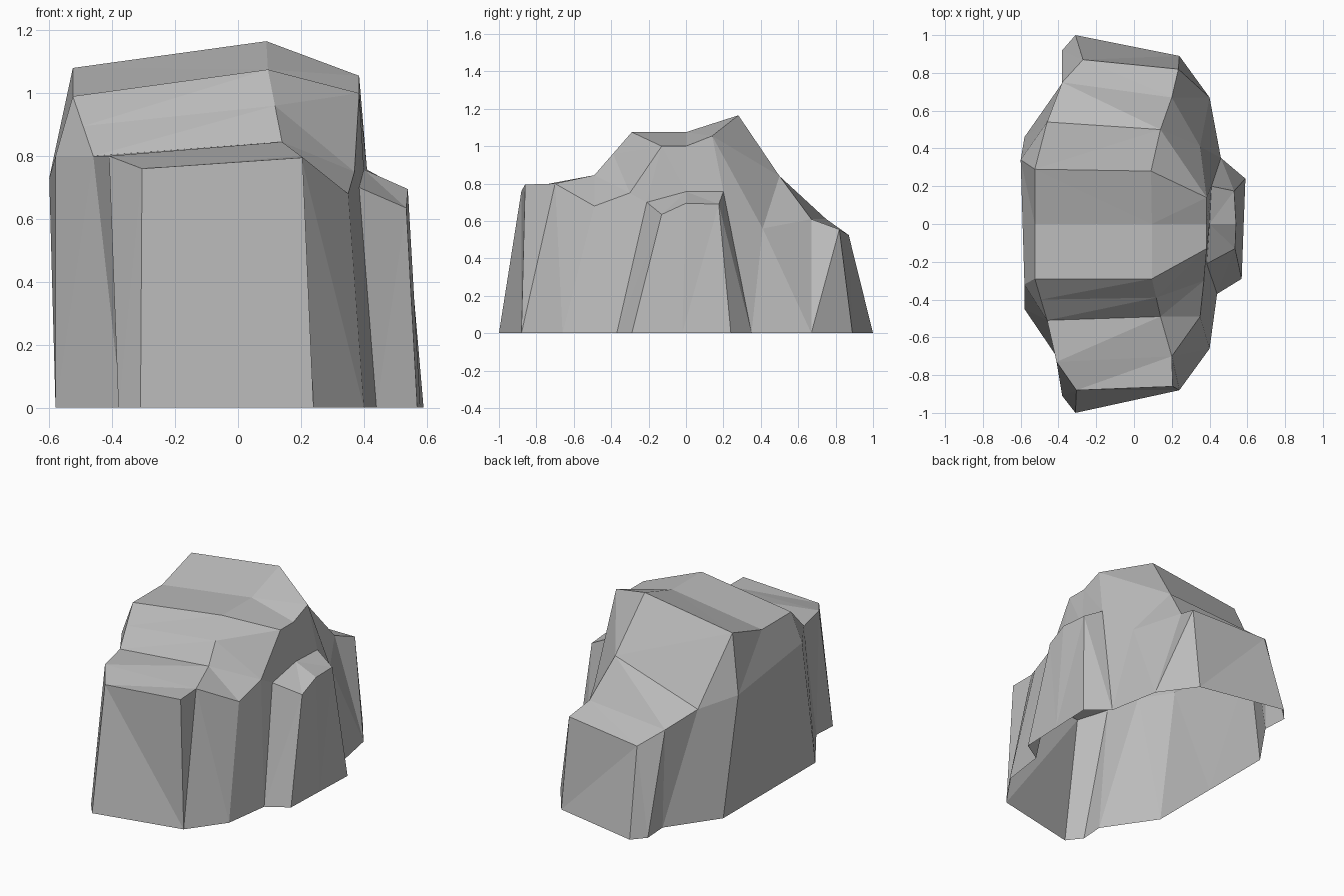
import bpy
import bmesh
from mathutils import Vector

# Remove the default cube only
default_cube = bpy.data.objects.get("Cube")
if default_cube:
    bpy.data.objects.remove(default_cube, do_unlink=True)

# One plain stone colour
stone = bpy.data.materials.new("grey_stone")
stone.use_nodes = True
stone_colour = (0.5, 0.5, 0.5, 1.0)
stone.diffuse_color = stone_colour
stone.node_tree.nodes["Principled BSDF"].inputs["Base Color"].default_value = stone_colour

bm = bmesh.new()
shared_verts = {}


def vert(point):
    """Return the shared vertex at a point, creating it when first used."""
    key = tuple(round(value, 4) for value in point)
    if key not in shared_verts:
        shared_verts[key] = bm.verts.new(key)
    return shared_verts[key]


def face(*points):
    """Make a face, ignoring repeated corners."""
    corners = list(dict.fromkeys(vert(point) for point in points))
    if len(corners) > 2:
        bm.faces.new(corners)


def loft(sections, columns, skip=()):
    """Join neighbouring sections with faces and close both ends."""
    for row, (near, far) in enumerate(zip(sections, sections[1:])):
        for col in range(columns - 1):
            if (row, col) not in skip:
                face(near[col], near[col + 1], far[col + 1], far[col])
    face(*sections[0])
    face(*sections[-1])


def section(foot_left, crown, foot_right):
    """Cross-section from the left foot, over the crown, to the right foot."""
    if len(crown) == 2:
        left, mid = crown
        crown = [left, left, mid, mid, mid]
    elif len(crown) == 3:
        left, mid, right = crown
        crown = [left, left, mid, right, right]
    return [(*foot_left, 0)] + list(crown) + [(*foot_right, 0)]


# Crown profiles, from the front ledge to the back ledge
front_lip = [(-.305, -.88, .76), (.205, -.86, .795)]
front_ledge = [(-.41, -.73, .8), (.2, -.7, .8)]
front_shoulder = [(-.46, -.51, .8), (.14, -.49, .845), (.35, -.49, .68)]
front_peak = [(-.58, -.32, .8), (-.525, -.29, .99), (.095, -.29, 1.075),
              (.385, -.13, 1), (.385, -.21, .7)]
saddle = [(-.59, .01, .765), (-.525, 0, .99), (.095, 0, 1.075),
          (.385, 0, 1), (.4, 0, .757)]
back_peak = [(-.6, .34, .73), (-.525, .29, 1.08), (.09, .28, 1.165),
             (.385, .14, 1.055), (.41, .2, .757)]
back_shoulder = [(-.46, .54, .68), (.14, .5, .84), (.35, .41, .56)]
back_ledge = [(-.38, .75, .61), (.2, .67, .61)]
back_lip = [(-.27, .87, .525), (.235, .82, .555)]

# Slope between the front shoulder and the peak, notched on the right
slope_left, slope_mid = (
    Vector(low).lerp(Vector(high), 0.5)
    for low, high in zip(front_shoulder, front_peak[1:3]))
notch = (.37, -.3, .75)
front_slope = [front_shoulder[0], slope_left, slope_mid, notch, notch]

# Main mass, open underneath, with a gap where the buttress joins
front_foot, back_foot = (.44, -.37), (.46, .35)
front_corner, back_corner = (.4, -.66), (.4, .67)
front_crease, back_crease = (-.37, -.76), (-.37, .76)
mass = [
    section((-.31, -1), front_lip, (.24, -.88)),
    section((-.38, -.91), front_ledge, front_corner),
    section(front_crease, front_shoulder, front_corner),
    section(front_crease, front_slope, front_corner),
    section((-.58, -.45), front_peak, front_foot),
    section((-.58, 0), saddle, (.45, 0)),
    section((-.58, .46), back_peak, back_foot),
    section(back_crease, back_shoulder, back_corner),
    section((-.38, .92), back_ledge, back_corner),
    section((-.31, 1), back_lip, (.24, .89)),
]
loft(mass, columns=7, skip={(4, 5), (5, 5)})

# Buttress on the right: inner edge, outer edge, outer foot, inner foot
buttress = [
    [front_peak[-1], (.535, -.13, .635), (.57, -.29, 0), (*front_foot, 0)],
    [saddle[-1], (.54, 0, .695), (.58, -.02, 0), (.45, 0, 0)],
    [back_peak[-1], (.53, .175, .69), (.59, .24, 0), (*back_foot, 0)],
]
loft(buttress, columns=3)

# Flat facets, facing outward
bmesh.ops.triangulate(bm, faces=bm.faces[:])
bmesh.ops.recalc_face_normals(bm, faces=bm.faces[:])
bm.normal_update()
highest = max(bm.faces, key=lambda facet: facet.calc_center_median().z)
if highest.normal.z < 0:
    bmesh.ops.reverse_faces(bm, faces=bm.faces[:])

mesh = bpy.data.meshes.new("rock")
bm.to_mesh(mesh)
bm.free()
mesh.materials.append(stone)
rock = bpy.data.objects.new("rock", mesh)
bpy.context.collection.objects.link(rock)
